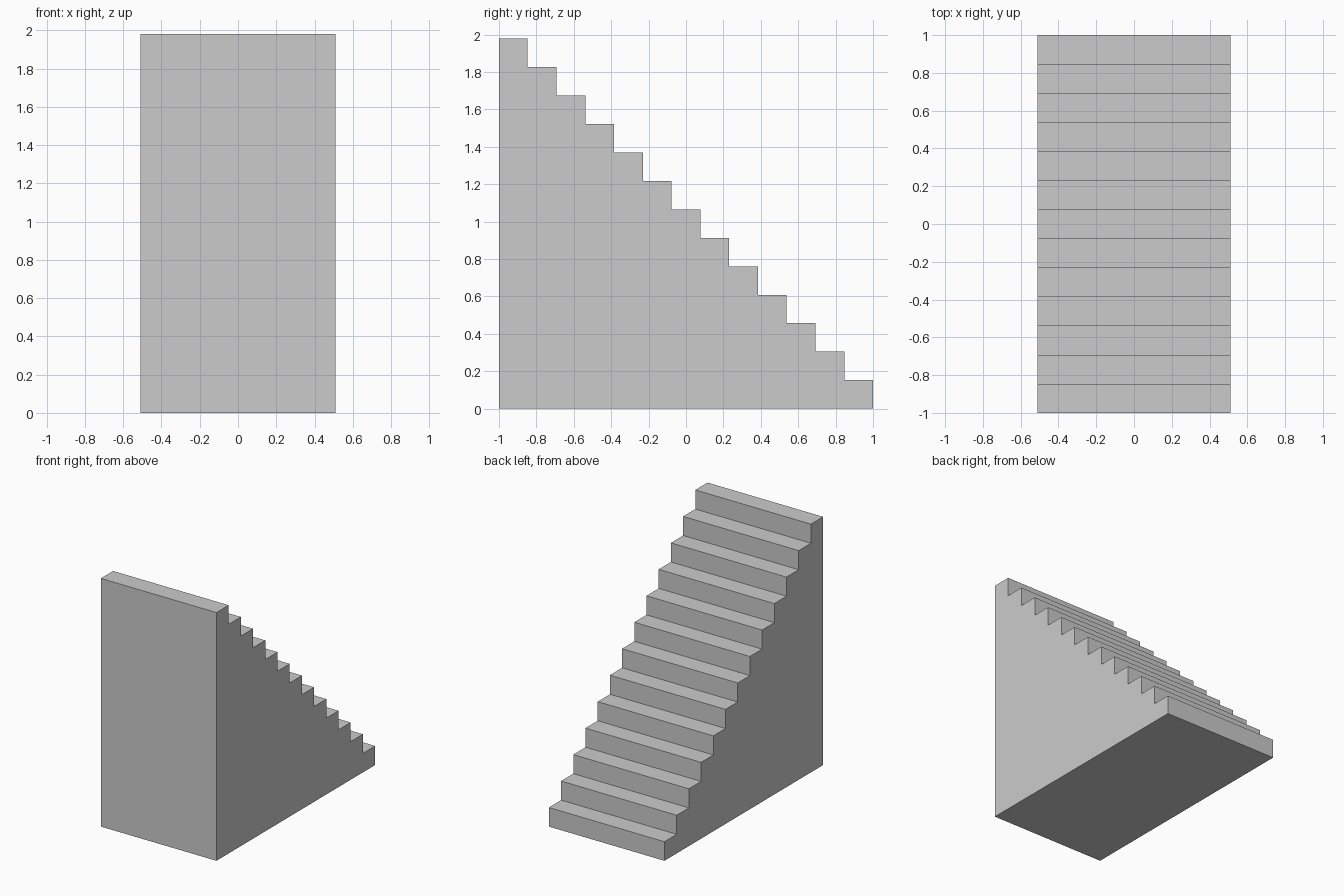
import bpy, bmesh

if "Cube" in bpy.data.objects:
    bpy.data.objects.remove(bpy.data.objects["Cube"])

STEPS = 13
WIDTH, DEPTH, HEIGHT = 1.02, 2.0, 1.98
TREAD, RISER = DEPTH / STEPS, HEIGHT / STEPS

# Stepped side profile: base corners, then riser and tread up from the back
profile = [(-DEPTH / 2, 0), (DEPTH / 2, 0)]
for i in range(STEPS):
    y, z = DEPTH / 2 - i * TREAD, (i + 1) * RISER
    profile += [(y, z), (y - TREAD, z)]

# Extrude the profile across the width of the staircase
bm = bmesh.new()
side = bm.faces.new([bm.verts.new((-WIDTH / 2, y, z)) for y, z in profile])
ext = bmesh.ops.extrude_face_region(bm, geom=[side], use_keep_orig=True)
moved = [g for g in ext["geom"] if isinstance(g, bmesh.types.BMVert)]
bmesh.ops.translate(bm, vec=(WIDTH, 0, 0), verts=moved)
bmesh.ops.recalc_face_normals(bm, faces=bm.faces[:])

mesh = bpy.data.meshes.new("staircase")
bm.to_mesh(mesh)
bm.free()
bpy.context.collection.objects.link(bpy.data.objects.new("staircase", mesh))
